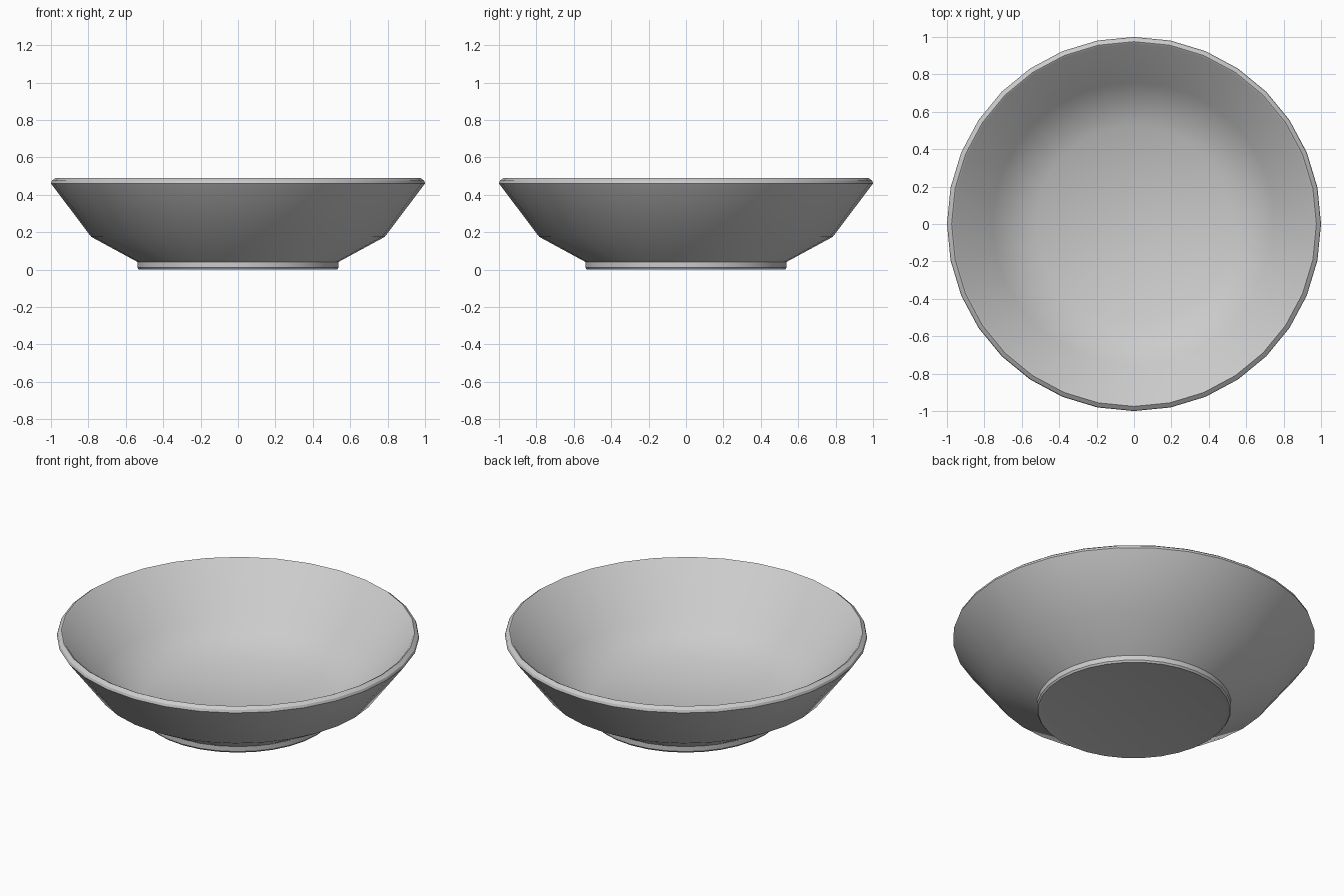
import bpy, bmesh, math

if "Cube" in bpy.data.objects:
    bpy.data.objects.remove(bpy.data.objects["Cube"])

SIDES = 32


def lathe(name, profile, angle):
    """Revolve (radius, height) points around z; radius 0 becomes a pole."""
    bm = bmesh.new()
    rings = []
    for r, z in profile:
        if r == 0:
            rings.append([bm.verts.new((0, 0, z))] * SIDES)
        else:
            rings.append([bm.verts.new((r * math.cos(2 * math.pi * i / SIDES),
                                        r * math.sin(2 * math.pi * i / SIDES), z))
                          for i in range(SIDES)])
    for low, high in zip(rings, rings[1:]):
        for i in range(SIDES):
            j = (i + 1) % SIDES
            bm.faces.new(dict.fromkeys((low[i], low[j], high[j], high[i])))
    bmesh.ops.recalc_face_normals(bm, faces=bm.faces)
    mesh = bpy.data.meshes.new(name)
    bm.to_mesh(mesh)
    bm.free()
    obj = bpy.data.objects.new(name, mesh)
    bpy.context.collection.objects.link(obj)
    bpy.ops.object.select_all(action='DESELECT')
    obj.select_set(True)
    bpy.context.view_layer.objects.active = obj
    bpy.ops.object.shade_smooth_by_angle(angle=math.radians(angle))
    return obj


# One closed wall: foot, flared outside, bevelled rim, dished inside
lathe("bowl", [
    (0, 0.005), (0.505, 0.005), (0.53, 0.0), (0.538, 0.01), (0.538, 0.04),
    (0.54, 0.042), (0.785, 0.175), (1.0, 0.46), (0.995, 0.475),
    (0.975, 0.49), (0.965, 0.485), (0.757, 0.205), (0.525, 0.078), (0, 0.06),
], 32)
